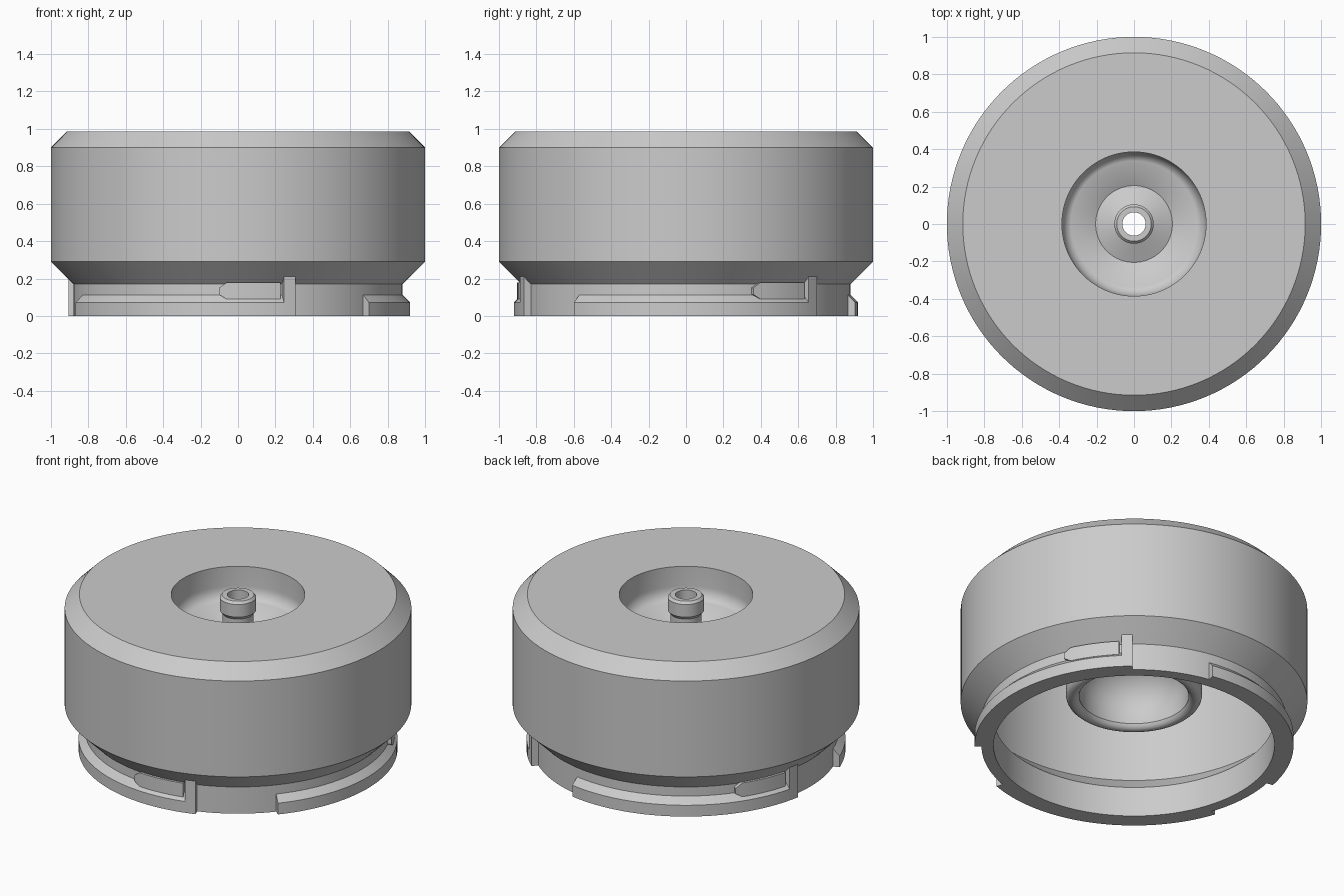
import bpy, bmesh, math

if "Cube" in bpy.data.objects:
    bpy.data.objects.remove(bpy.data.objects["Cube"])

grey = bpy.data.materials.new("light grey plastic")
grey.diffuse_color = (0.6, 0.6, 0.6, 1)
grey.use_nodes = True
grey.node_tree.nodes["Principled BSDF"].inputs["Base Color"].default_value = grey.diffuse_color


def make(name, bm, angle=30):
    bmesh.ops.recalc_face_normals(bm, faces=bm.faces)
    me = bpy.data.meshes.new(name)
    bm.to_mesh(me)
    bm.free()
    me.materials.append(grey)
    ob = bpy.data.objects.new(name, me)
    bpy.context.collection.objects.link(ob)
    bpy.ops.object.select_all(action='DESELECT')
    ob.select_set(True)
    bpy.context.view_layer.objects.active = ob
    bpy.ops.object.shade_smooth_by_angle(angle=math.radians(angle))
    return ob


def sweep(bm, profile, a0, a1, steps, scale_end=None):
    """Sweep a closed (r, z) profile from a0 to a1 degrees; full turn closes itself."""
    full = abs(a1 - a0) >= 360
    rings = []
    for i in range(steps if full else steps + 1):
        a = math.radians(a0 + (a1 - a0) * i / steps)
        rings.append([bm.verts.new((r * math.cos(a), r * math.sin(a), z)) for r, z in profile])
    n = len(profile)
    for i in range(steps):
        p, q = rings[i], rings[(i + 1) % len(rings)]
        for j in range(n):
            k = (j + 1) % n
            bm.faces.new((p[j], q[j], q[k], p[k]))
    if not full:
        bm.faces.new(rings[0])
        bm.faces.new(rings[-1])


def arc(cr, cz, rr, rz, a0, a1, n):
    return [(cr + rr * math.cos(math.radians(a0 + (a1 - a0) * i / n)),
             cz + rz * math.sin(math.radians(a0 + (a1 - a0) * i / n))) for i in range(n + 1)]


# Hollow cap: outer shell, recessed top, central stem and hanging inner cup
profile = [(0.81, 0), (0.88, 0), (0.88, 0.17), (1, 0.29), (1, 0.9), (0.915, 0.985), (0.385, 0.985)]
profile += arc(0.325, 0.86, 0.06, 0.08, 0, -90, 8)                  # recess wall and fillet
profile += [(0.205, 0.72), (0.09, 0.77)]                            # dished floor
profile += [(0.09, 0.87), (0.105, 0.89), (0.105, 0.97), (0.092, 0.985), (0.062, 0.985)]  # stem
profile += [(0.062, 0.66)]                                          # bore
profile += arc(0.062, 0.42, 0.256, 0.24, 90, 0, 12)[1:]             # domed underside
profile += [(0.318, 0.335)]
profile += arc(0.353, 0.345, 0.04, 0.045, 200, 360, 8)              # rounded cup lip
profile += [(0.393, 0.91), (0.92, 0.91), (0.92, 0.30), (0.81, 0.19)]
bm = bmesh.new()
sweep(bm, profile, 0, 360, 128)
make("cap_body", bm)

# Three bayonet lugs: chamfered rail, raised ramp and end stop
for i in range(3):
    start = -40.5 + 120 * i
    bm = bmesh.new()
    sweep(bm, [(0.86, 0), (0.92, 0), (0.92, 0.072), (0.877, 0.115), (0.86, 0.115)],
          start, start + 88, 32)
    make(f"lug_rail_{i + 1}", bm)

    bm = bmesh.new()
    sweep(bm, [(0.86, 0.09), (0.903, 0.09), (0.903, 0.178), (0.86, 0.178)],
          start + 64, start + 85, 8)
    # lead-in slope at the free end of the ramp
    a = math.radians(start + 64)
    for v in bm.verts:
        if abs(math.atan2(v.co.y, v.co.x) - math.atan2(math.sin(a), math.cos(a))) < 0.01:
            v.co.z = 0.115 + (v.co.z - 0.09) * 0.4
    make(f"lug_ramp_{i + 1}", bm)

    bm = bmesh.new()
    sweep(bm, [(0.86, 0), (0.92, 0), (0.92, 0.21), (0.86, 0.21)], start + 86, start + 90, 2)
    make(f"lug_stop_{i + 1}", bm)
